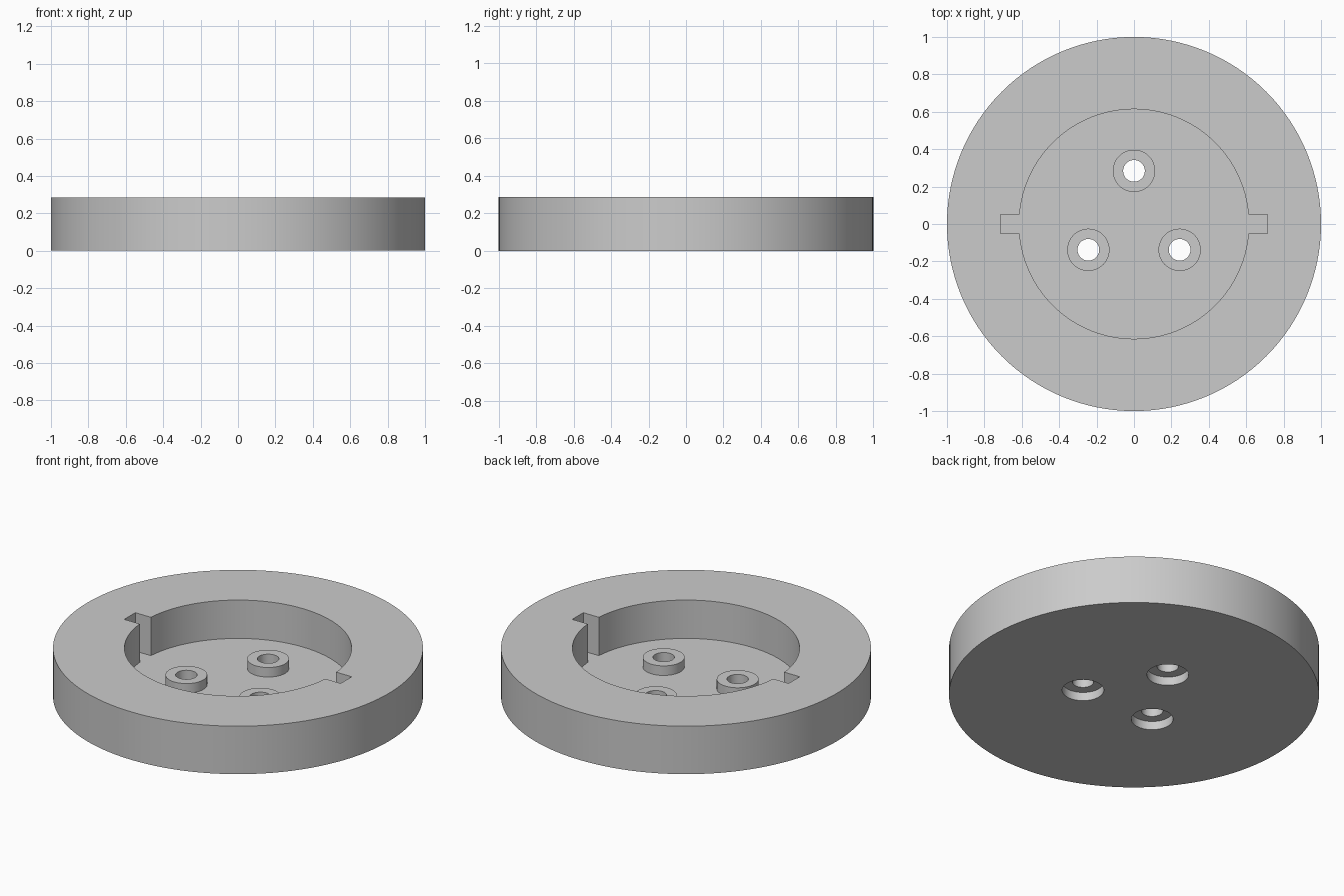
import bpy, bmesh, math

cube = bpy.data.objects.get("Cube")
if cube:
    bpy.data.objects.remove(cube, do_unlink=True)

HEIGHT, FLOOR, BOSS_TOP, RECESS = 0.286, 0.057, 0.114, 0.051
POCKET_R, SLOT_REACH, SLOT_HALF = 0.614, 0.714, 0.052
BOSS_R, HOLE_R = 0.113, 0.058
MOUNTS = [(0, 0.284), (-0.244, -0.138), (0.244, -0.138)]

grey = bpy.data.materials.new("plain grey")
grey.use_nodes = True
colour = (0.6, 0.6, 0.6, 1)
grey.diffuse_color = colour
grey.node_tree.nodes["Principled BSDF"].inputs["Base Color"].default_value = colour


def circle(radius, count, centre=(0, 0)):
    return [(centre[0] + radius * math.cos(math.tau * i / count),
             centre[1] + radius * math.sin(math.tau * i / count)) for i in range(count)]


def prism(name, outline, z0, z1):
    """Closed solid extruded upward from a counter-clockwise outline."""
    bm = bmesh.new()
    base = bm.faces.new([bm.verts.new((x, y, z0)) for x, y in outline])
    top = bmesh.ops.extrude_face_region(bm, geom=[base])["geom"]
    bmesh.ops.translate(bm, vec=(0, 0, z1 - z0),
                        verts=[g for g in top if isinstance(g, bmesh.types.BMVert)])
    bmesh.ops.recalc_face_normals(bm, faces=bm.faces)
    mesh = bpy.data.meshes.new(name)
    bm.to_mesh(mesh)
    bm.free()
    mesh.materials.append(grey)
    obj = bpy.data.objects.new(name, mesh)
    bpy.context.collection.objects.link(obj)
    return obj


def combine(target, tool, operation):
    """Apply a boolean and discard the tool solid."""
    tool.hide_render = True
    mod = target.modifiers.new("cut", "BOOLEAN")
    mod.operation, mod.object, mod.solver = operation, tool, "EXACT"
    bpy.ops.object.select_all(action="DESELECT")
    bpy.context.view_layer.objects.active = target
    target.select_set(True)
    bpy.ops.object.modifier_apply(modifier=mod.name)
    bpy.data.objects.remove(tool, do_unlink=True)


# Round base
body = prism("round_base", circle(1, 128), 0, HEIGHT)

# Round pocket with a key slot at each side
start = math.asin(SLOT_HALF / POCKET_R)
steps = 48
half = [(SLOT_REACH, SLOT_HALF)]
for i in range(steps + 1):
    a = start + (math.pi - 2 * start) * i / steps
    half.append((POCKET_R * math.cos(a), POCKET_R * math.sin(a)))
half.append((-SLOT_REACH, SLOT_HALF))
pocket = half + [(-x, -y) for x, y in half]
combine(body, prism("pocket_cutter", pocket, FLOOR, HEIGHT + 0.1), "DIFFERENCE")

# Raised bosses, recessed from below and drilled through
for spot in MOUNTS:
    combine(body, prism("boss", circle(BOSS_R, 48, spot), 0.02, BOSS_TOP), "UNION")
    combine(body, prism("recess_cutter", circle(BOSS_R, 48, spot), -0.1, RECESS), "DIFFERENCE")
    combine(body, prism("hole_cutter", circle(HOLE_R, 40, spot), -0.1, HEIGHT), "DIFFERENCE")

bpy.ops.object.shade_smooth_by_angle(angle=math.radians(30))
